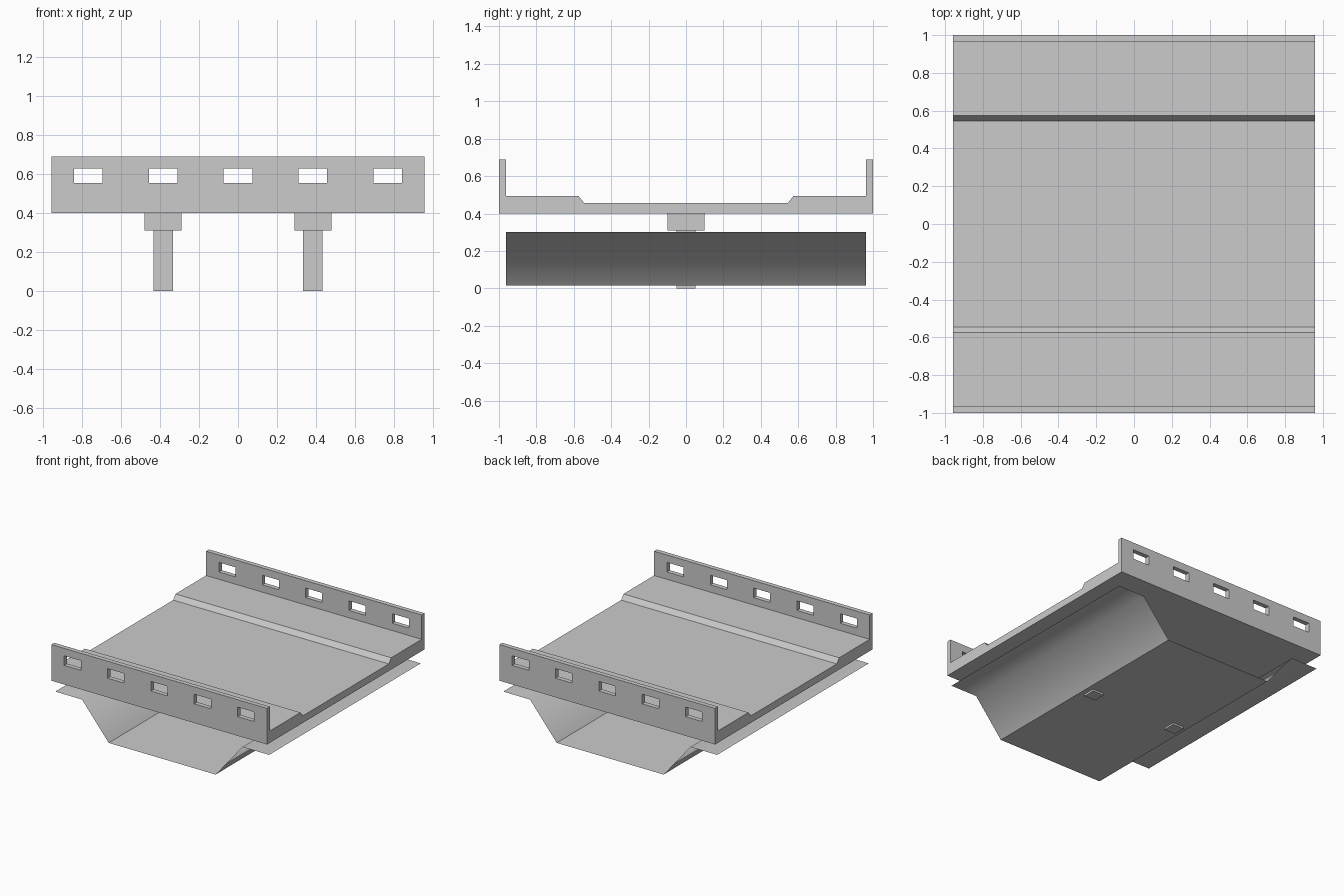
import bpy
import bmesh
from mathutils import Matrix, Vector

old = bpy.data.objects.get("Cube")
if old:
    bpy.data.objects.remove(old, do_unlink=True)

grey = bpy.data.materials.new("light_grey")
grey.use_nodes = True
colour = (0.6, 0.6, 0.6, 1)
grey.diffuse_color = colour
grey.node_tree.nodes["Principled BSDF"].inputs["Base Color"].default_value = colour

HALF_X = 0.958
SPACING = 0.385


def finish(bm, name, closed=True):
    if closed:
        bmesh.ops.recalc_face_normals(bm, faces=bm.faces)
    mesh = bpy.data.meshes.new(name)
    bm.to_mesh(mesh)
    bm.free()
    mesh.materials.append(grey)
    obj = bpy.data.objects.new(name, mesh)
    bpy.context.collection.objects.link(obj)
    return obj


def add_box(bm, centre, size):
    matrix = Matrix.Translation(centre) @ Matrix.Diagonal((*size, 1))
    bmesh.ops.create_cube(bm, size=1, matrix=matrix)


def extrude(bm, geom, vector):
    new = bmesh.ops.extrude_face_region(bm, geom=geom)["geom"]
    verts = [v for v in new if isinstance(v, bmesh.types.BMVert)]
    bmesh.ops.translate(bm, verts=verts, vec=vector)


# Deck with a sunken middle and two upright side walls
half = [(1, 0.40), (1, 0.69), (0.963, 0.69), (0.963, 0.495), (0.575, 0.495), (0.545, 0.457)]
profile = half + [(-y, z) for y, z in reversed(half)]
bm = bmesh.new()
face = bm.faces.new([bm.verts.new((-HALF_X, y, z)) for y, z in profile])
extrude(bm, [face], Vector((2 * HALF_X, 0, 0)))
deck = finish(bm, "deck")

# Five slots through each wall
bm = bmesh.new()
for side in (-1, 1):
    for i in range(-2, 3):
        add_box(bm, (i * SPACING, side * 0.98, 0.592), (0.147, 0.1, 0.077))
cutter = finish(bm, "slot_cutter")
cutter.hide_render = True
cutter.hide_viewport = True
cut = deck.modifiers.new("slots", "BOOLEAN")
cut.operation = "DIFFERENCE"
cut.solver = "EXACT"
cut.object = cutter

# Mounting blocks and posts under the deck
for side, label in ((-1, "right"), (1, "left")):
    for part, size, z in (("mount_block", (0.19, 0.2, 0.09), 0.355),
                          ("post", (0.1, 0.1, 0.31), 0.155)):
        bm = bmesh.new()
        add_box(bm, (side * SPACING, 0, z), size)
        finish(bm, f"{label}_{part}")

# Thin folded tray: flanges, sloping sides and a flat bottom
half = [(-0.95, 0.30), (-0.712, 0.30), (-0.475, 0.015)]
path = half + [(-x, z) for x, z in reversed(half)]
bm = bmesh.new()
verts = [bm.verts.new((x, -0.962, z)) for x, z in path]
edges = [bm.edges.new(pair) for pair in zip(verts, verts[1:])]
extrude(bm, edges, Vector((0, 1.924, 0)))
bmesh.ops.recalc_face_normals(bm, faces=bm.faces)
if sum(f.normal.z for f in bm.faces) < 0:
    bmesh.ops.reverse_faces(bm, faces=bm.faces)
for f in bm.faces:
    f.smooth = True
# Keep the folds at the bottom sharp
for e in bm.edges:
    if all(v.co.z < 0.1 for v in e.verts):
        e.smooth = False
finish(bm, "folded_tray", closed=False)
